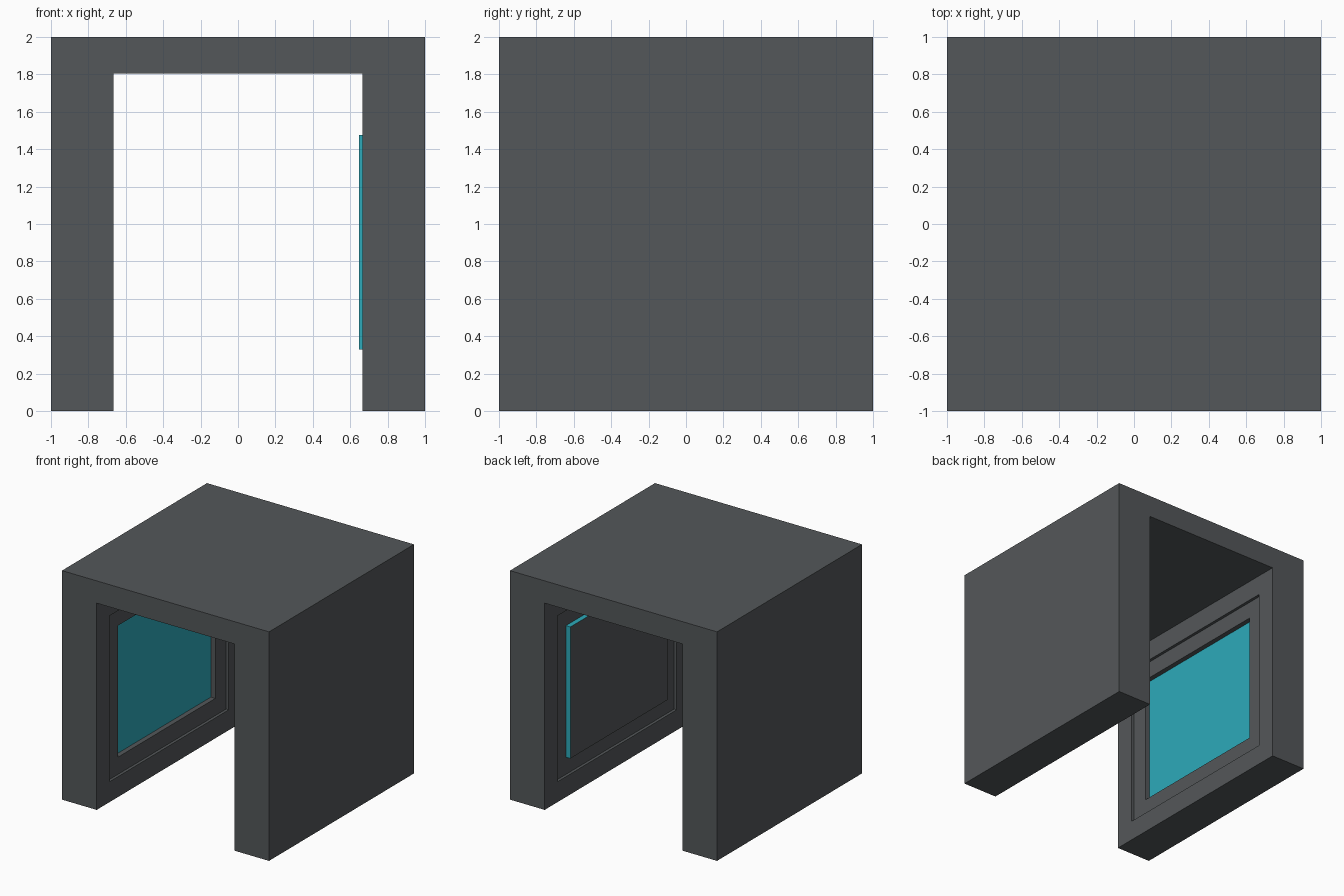
import bpy, bmesh
from mathutils import Vector

if "Cube" in bpy.data.objects:
    bpy.data.objects.remove(bpy.data.objects["Cube"])

# Colours
def material(name, rgb):
    m = bpy.data.materials.new(name)
    m.diffuse_color = (*rgb, 1)
    m.use_nodes = True
    m.node_tree.nodes["Principled BSDF"].inputs["Base Color"].default_value = m.diffuse_color
    return m

GREY, TEAL = 0, 1
mats = [material("dark_grey", (0.088, 0.096, 0.101)),
        material("teal", (0.026, 0.40, 0.49))]

INNER_X, CEILING = 0.665, 1.805   # passage half width and height
STEP, SLAB = 0.025, 0.043         # depth of frame step, travel of panel

bm = bmesh.new()

# Tunnel body: arch profile swept front to back
half = [(1, 0), (1, 2)]
profile = [(-1, 0), (-INNER_X, 0), (-INNER_X, CEILING), (INNER_X, CEILING),
           (INNER_X, 0)] + half + [(-1, 2)]
front = bm.faces.new([bm.verts.new((x, -1, z)) for x, z in profile])
swept = bmesh.ops.extrude_face_region(bm, geom=[front], use_keep_orig=True)
back_verts = [g for g in swept["geom"] if isinstance(g, bmesh.types.BMVert)]
bmesh.ops.translate(bm, verts=back_verts, vec=(0, 2, 0))
bmesh.ops.recalc_face_normals(bm, faces=bm.faces[:])


def inset_and_push(face, margin, offset):
    """Inset a wall face, extrude it along x and return the cap and its sides."""
    bmesh.ops.inset_individual(bm, faces=[face], thickness=margin,
                               use_even_offset=True)
    cap = bmesh.ops.extrude_discrete_faces(bm, faces=[face])["faces"][0]
    bmesh.ops.translate(bm, verts=cap.verts[:], vec=Vector((offset, 0, 0)))
    sides = [f for e in cap.edges for f in e.link_faces if f is not cap]
    return cap, sides


# Inner walls: shallow framed step, then a panel pushed toward -x on both sides
# (a teal recess on the left wall, a raised slab with teal edges on the right)
for side in (-1, 1):
    wall = next(f for f in bm.faces if abs(f.normal.x) > 0.9
                and abs(f.calc_center_median().x - side * INNER_X) < 0.01)
    step, _ = inset_and_push(wall, 0.178, side * STEP)
    cap, edges = inset_and_push(step, 0.15, -SLAB)
    for f in ([cap] if side < 0 else edges):
        f.material_index = TEAL

bmesh.ops.recalc_face_normals(bm, faces=bm.faces[:])
mesh = bpy.data.meshes.new("tunnel_body")
bm.to_mesh(mesh)
bm.free()
for m in mats:
    mesh.materials.append(m)
body = bpy.data.objects.new("tunnel_body", mesh)
bpy.context.collection.objects.link(body)
